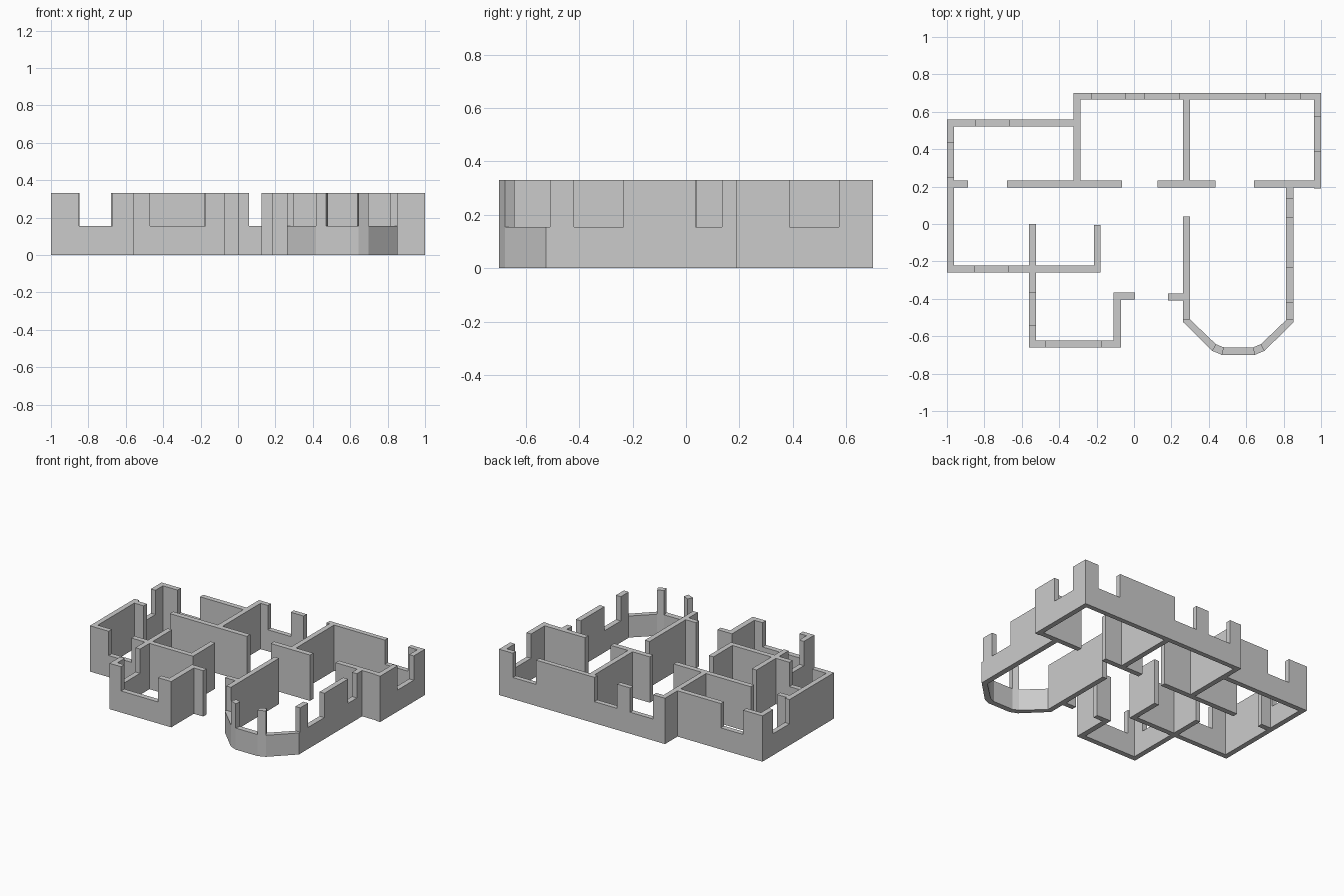
import bpy, bmesh

if "Cube" in bpy.data.objects:
    bpy.data.objects.remove(bpy.data.objects["Cube"])

H = 0.33      # full wall height
SILL = 0.155  # height of wall below window openings


def prism(name, pts, offset):
    """Extrude a closed 3D polygon by an offset vector."""
    bm = bmesh.new()
    face = bm.faces.new([bm.verts.new(p) for p in pts])
    ext = bmesh.ops.extrude_face_region(bm, geom=[face])
    moved = [g for g in ext["geom"] if isinstance(g, bmesh.types.BMVert)]
    bmesh.ops.translate(bm, verts=moved, vec=offset)
    bmesh.ops.recalc_face_normals(bm, faces=bm.faces)
    me = bpy.data.meshes.new(name)
    bm.to_mesh(me)
    bm.free()
    ob = bpy.data.objects.new(name, me)
    bpy.context.collection.objects.link(ob)
    return ob


def wall(name, x0, x1, y0, y1, windows=()):
    """Straight wall; windows are open-topped notches along its length."""
    along_x = (x1 - x0) > (y1 - y0)
    a, b = (x0, x1) if along_x else (y0, y1)
    prof = [(a, 0), (a, H)]
    for w0, w1 in windows:
        prof += [(w0, H), (w0, SILL), (w1, SILL), (w1, H)]
    prof += [(b, H), (b, 0)]
    if along_x:
        prism(name, [(t, y0, z) for t, z in prof], (0, y1 - y0, 0))
    else:
        prism(name, [(x0, t, z) for t, z in prof], (x1 - x0, 0, 0))


# Outer walls of the upper rooms
wall("west_wall", -1, -0.963, -0.258, 0.558, [(0.25, 0.436)])
wall("northwest_wall", -0.963, -0.323, 0.521, 0.558, [(-0.847, -0.668)])
wall("north_wall", -0.323, 1, 0.665, 0.70,
     [(-0.228, -0.045), (0.058, 0.24), (0.705, 0.89)])
wall("east_wall", 0.963, 1, 0.19, 0.665, [(0.388, 0.573)])

# Central corridor wall, split by doorways
for i, (x0, x1) in enumerate([(-0.963, -0.888), (-0.68, -0.065),
                              (0.125, 0.437), (0.642, 0.963)]):
    wall(f"corridor_wall_{i + 1}", x0, x1, 0.195, 0.233)

# Partitions between the north rooms
wall("north_partition_left", -0.323, -0.286, 0.233, 0.665)
wall("north_partition_right", 0.263, 0.30, 0.233, 0.665)

# Southwest rooms
wall("southwest_wall_left", -0.963, -0.562, -0.258, -0.221, [(-0.85, -0.67)])
wall("southwest_wall_right", -0.525, -0.178, -0.258, -0.221)
wall("closet_wall", -0.215, -0.178, -0.221, -0.005)
wall("porch_room_west_wall", -0.562, -0.525, -0.66, 0.0, [(-0.54, -0.365)])
wall("porch_room_south_wall", -0.525, -0.07, -0.66, -0.622, [(-0.47, -0.175)])
wall("porch_room_east_wall", -0.11, -0.07, -0.622, -0.366)
wall("entry_wall_left", -0.07, 0.005, -0.403, -0.366)
wall("entry_wall_right", 0.182, 0.263, -0.408, -0.372)

# Bay room side walls
wall("bay_room_west_wall", 0.263, 0.30, -0.51, 0.04)
wall("bay_room_east_wall", 0.814, 0.853, -0.51, 0.195,
     [(-0.42, -0.235), (0.035, 0.135)])

# Angled bay: outer and inner half-profiles mirrored about its centre line
cx = 0.558
outer = [(0.295, -0.51), (0.295, -0.525), (0.14, -0.678), (0.087, -0.70)]
inner = [(0.258, -0.51), (0.258, -0.511), (0.121, -0.642), (0.078, -0.66)]


def mirrored(half):
    return [(cx - x, y) for x, y in half] + [(cx + x, y) for x, y in reversed(half)]


ring = mirrored(outer) + mirrored(inner)[::-1]
prism("bay_sill_wall", [(x, y, 0) for x, y in ring], (0, 0, SILL))
for side, s in (("left", -1), ("right", 1)):
    post = outer[2:] + inner[:1:-1]
    prism(f"bay_post_{side}", [(cx + s * x, y, SILL) for x, y in post],
          (0, 0, H - SILL))
